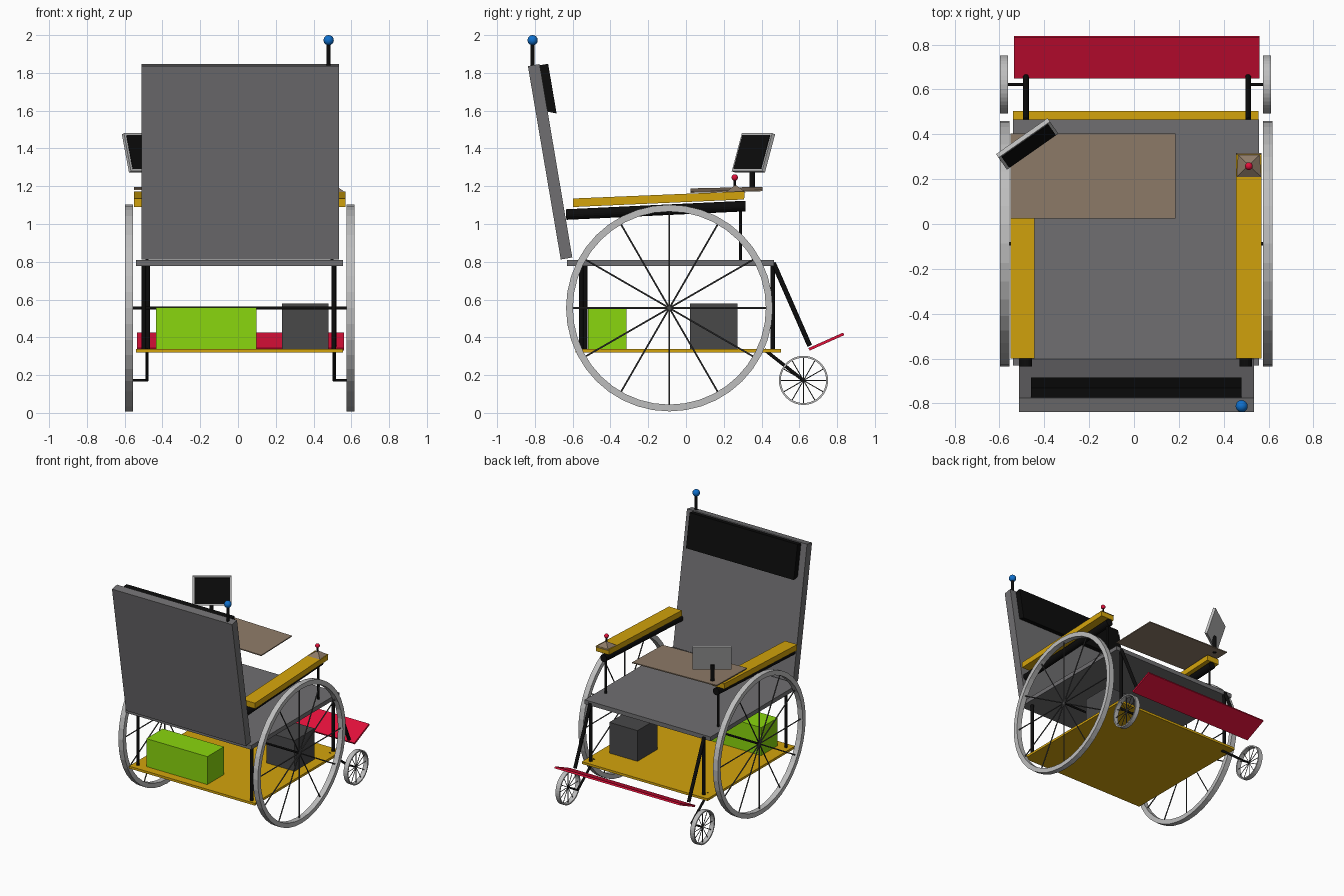
import bpy, bmesh, math
from mathutils import Vector, Matrix, Euler

if "Cube" in bpy.data.objects:
    bpy.data.objects.remove(bpy.data.objects["Cube"])


def material(name, r, g, b):
    m = bpy.data.materials.new(name)
    lin = [((c / 255 + 0.055) / 1.055) ** 2.4 if c > 10 else c / 255 / 12.92 for c in (r, g, b)]
    m.diffuse_color = (*lin, 1)
    m.use_nodes = True
    m.node_tree.nodes["Principled BSDF"].inputs["Base Color"].default_value = m.diffuse_color
    return m


GREY = material("upholstery_grey", 112, 111, 113)
GOLD = material("gold", 212, 164, 12)
BLACK = material("black", 12, 12, 12)
SILVER = material("silver", 190, 190, 190)
BROWN = material("tray_brown", 142, 123, 104)
RED = material("red", 225, 16, 58)
GREEN = material("green", 138, 214, 14)
BLUE = material("blue", 15, 112, 205)
DARK = material("dark_grey", 72, 72, 73)


def finish(name, bm, mat, smooth=False):
    bmesh.ops.recalc_face_normals(bm, faces=bm.faces)
    mesh = bpy.data.meshes.new(name)
    bm.to_mesh(mesh)
    bm.free()
    mesh.materials.append(mat)
    for p in mesh.polygons:
        p.use_smooth = smooth
    ob = bpy.data.objects.new(name, mesh)
    bpy.context.collection.objects.link(ob)
    return ob


def box(name, x, y, z, mat):
    """Axis-aligned box from ranges."""
    bm = bmesh.new()
    size = [r[1] - r[0] for r in (x, y, z)]
    mid = [(r[1] + r[0]) / 2 for r in (x, y, z)]
    bmesh.ops.create_cube(bm, size=1, matrix=Matrix.Translation(mid) @ Matrix.Diagonal((*size, 1)))
    return finish(name, bm, mat)


def slab(name, x, profile, mat):
    """Side profile (y, z) extruded across x."""
    bm = bmesh.new()
    face = bm.faces.new([bm.verts.new((x[0], y, z)) for y, z in profile])
    ext = bmesh.ops.extrude_face_region(bm, geom=[face])["geom"]
    bmesh.ops.translate(bm, vec=(x[1] - x[0], 0, 0),
                        verts=[v for v in ext if isinstance(v, bmesh.types.BMVert)])
    return finish(name, bm, mat)


def add_rod(bm, a, b, r, sides):
    a, b = Vector(a), Vector(b)
    d = b - a
    mtx = Matrix.Translation((a + b) / 2) @ d.to_track_quat('Z', 'Y').to_matrix().to_4x4()
    bmesh.ops.create_cone(bm, cap_ends=True, segments=sides, radius1=r, radius2=r,
                          depth=d.length, matrix=mtx)


def rod(name, a, b, r, mat, sides=12):
    bm = bmesh.new()
    add_rod(bm, a, b, r, sides)
    return finish(name, bm, mat)


def ball(name, c, r, mat):
    bm = bmesh.new()
    bmesh.ops.create_uvsphere(bm, u_segments=20, v_segments=12, radius=r,
                              matrix=Matrix.Translation(c))
    return finish(name, bm, mat, True)


def wheel(name, c, radius, rim, width, spoke_r):
    """Flat band rim with twelve spokes, turning about x."""
    bm = bmesh.new()
    n = 40
    section = [(-width / 2, radius), (width / 2, radius),
               (width / 2, radius - rim), (-width / 2, radius - rim)]
    rings = []
    for i in range(n):
        a = 2 * math.pi * i / n
        rings.append([bm.verts.new((c[0] + x, c[1] + r * math.cos(a), c[2] + r * math.sin(a)))
                      for x, r in section])
    for i in range(n):
        p, q = rings[i], rings[(i + 1) % n]
        for j in range(4):
            k = (j + 1) % 4
            bm.faces.new((p[j], p[k], q[k], q[j]))
    finish(name + "_rim", bm, SILVER)
    bm = bmesh.new()
    for i in range(12):
        a = math.pi * i / 6
        tip = Vector(c) + Vector((0, math.cos(a), math.sin(a))) * (radius - rim / 2)
        add_rod(bm, c, tip, spoke_r, 6)
    finish(name + "_spokes", bm, DARK)


# Seat, backrest and head pad
box("seat", (-0.54, 0.557), (-0.63, 0.465), (0.777, 0.81), GREY)
slab("backrest", (-0.512, 0.534),
     [(-0.663, 0.812), (-0.602, 0.823), (-0.775, 1.847), (-0.837, 1.836)], GREY)
slab("head_pad", (-0.46, 0.48),
     [(-0.733, 1.595), (-0.685, 1.585), (-0.73, 1.848), (-0.777, 1.84)], BLACK)

# Beacon on the backrest
rod("beacon_stick", (0.48, -0.812, 1.82), (0.48, -0.812, 1.96), 0.011, BLACK)
ball("beacon_ball", (0.48, -0.812, 1.973), 0.027, BLUE)

# Lower platform with its two boxes
box("platform", (-0.54, 0.556), (-0.585, 0.503), (0.32, 0.338), GOLD)
box("battery_box", (-0.435, 0.097), (-0.52, -0.315), (0.338, 0.558), GREEN)
box("control_box", (0.232, 0.478), (0.022, 0.272), (0.338, 0.58), DARK)

# Posts between platform and seat
for nm, x, y in (("front_right", 0.508, 0.459), ("front_left", -0.477, 0.459),
                 ("rear_right", 0.508, -0.555), ("rear_left", -0.498, -0.533)):
    rod(nm + "_post", (x, y, 0.335), (x, y, 0.78), 0.012, BLACK)

# Parts that repeat on both sides
for side, wx, px, arm, rail_x in (("left", -0.577, -0.482, (-0.55, -0.443), -0.482),
                                  ("right", 0.596, 0.509, (0.455, 0.568), 0.498)):
    wheel(side + "_main_wheel", (wx, -0.088, 0.555), 0.547, 0.036, 0.042, 0.0045)
    wheel(side + "_caster", (wx - 0.003, 0.622, 0.172), 0.13, 0.01, 0.036, 0.0025)
    rod(side + "_caster_strut", (px, 0.415, 0.335), (px, 0.622, 0.172), 0.009, BLACK)
    rod(side + "_caster_axle", (px, 0.622, 0.172), (wx, 0.622, 0.172), 0.007, BLACK)
    rod(side + "_foot_bar", (px, 0.462, 0.795), (px, 0.655, 0.355), 0.013, BLACK)
    slab(side + "_armrest", arm,
         [(-0.597, 1.09), (0.308, 1.13), (0.31, 1.173), (-0.599, 1.135)], GOLD)
    rod(side + "_arm_rail", (rail_x, -0.635, 1.05), (rail_x, 0.315, 1.095), 0.028, BLACK, 16)
    rod(side + "_arm_support", (rail_x, 0.288, 0.805), (rail_x, 0.288, 1.09), 0.008, BLACK)
rod("main_axle", (-0.577, -0.088, 0.555), (0.596, -0.088, 0.555), 0.008, BLACK)

# Footrest
slab("footrest", (-0.535, 0.56),
     [(0.648, 0.343), (0.655, 0.33), (0.838, 0.412), (0.832, 0.425)], RED)

# Joystick with pyramid base
bm = bmesh.new()
bmesh.ops.create_cone(bm, cap_ends=True, segments=4, radius1=math.sqrt(0.5), radius2=0.08, depth=1,
                      matrix=Matrix.Translation((0.512, 0.262, 1.185)) @ Matrix.Diagonal((0.113, 0.108, 0.036, 1))
                      @ Matrix.Rotation(math.pi / 4, 4, 'Z'))
finish("joystick_base", bm, BROWN)
rod("joystick_stick", (0.512, 0.258, 1.19), (0.512, 0.258, 1.245), 0.006, BLACK)
ball("joystick_knob", (0.512, 0.258, 1.246), 0.017, RED)

# Tray, slightly sloped inwards and backwards
tray = box("tray", (-0.368, 0.368), (-0.19, 0.19), (-0.004, 0.004), BROWN)
tray.location = (-0.182, 0.214, 1.181)
tray.rotation_euler = (math.radians(1.3), math.radians(1.2), 0)

# Tablet on its post
rod("tablet_post", (-0.475, 0.35, 1.185), (-0.475, 0.35, 1.32), 0.015, BLACK)
turn = Euler((math.radians(-18), 0, math.radians(35)))
for nm, w, y, h, mat in (("tablet_frame", 0.14, (-0.01, 0.01), 0.106, SILVER),
                         ("tablet_screen", 0.127, (-0.013, -0.009), 0.094, BLACK)):
    part = box(nm, (-w, w), y, (-h, h), mat)
    part.location = (-0.476, 0.357, 1.377)
    part.rotation_euler = turn
